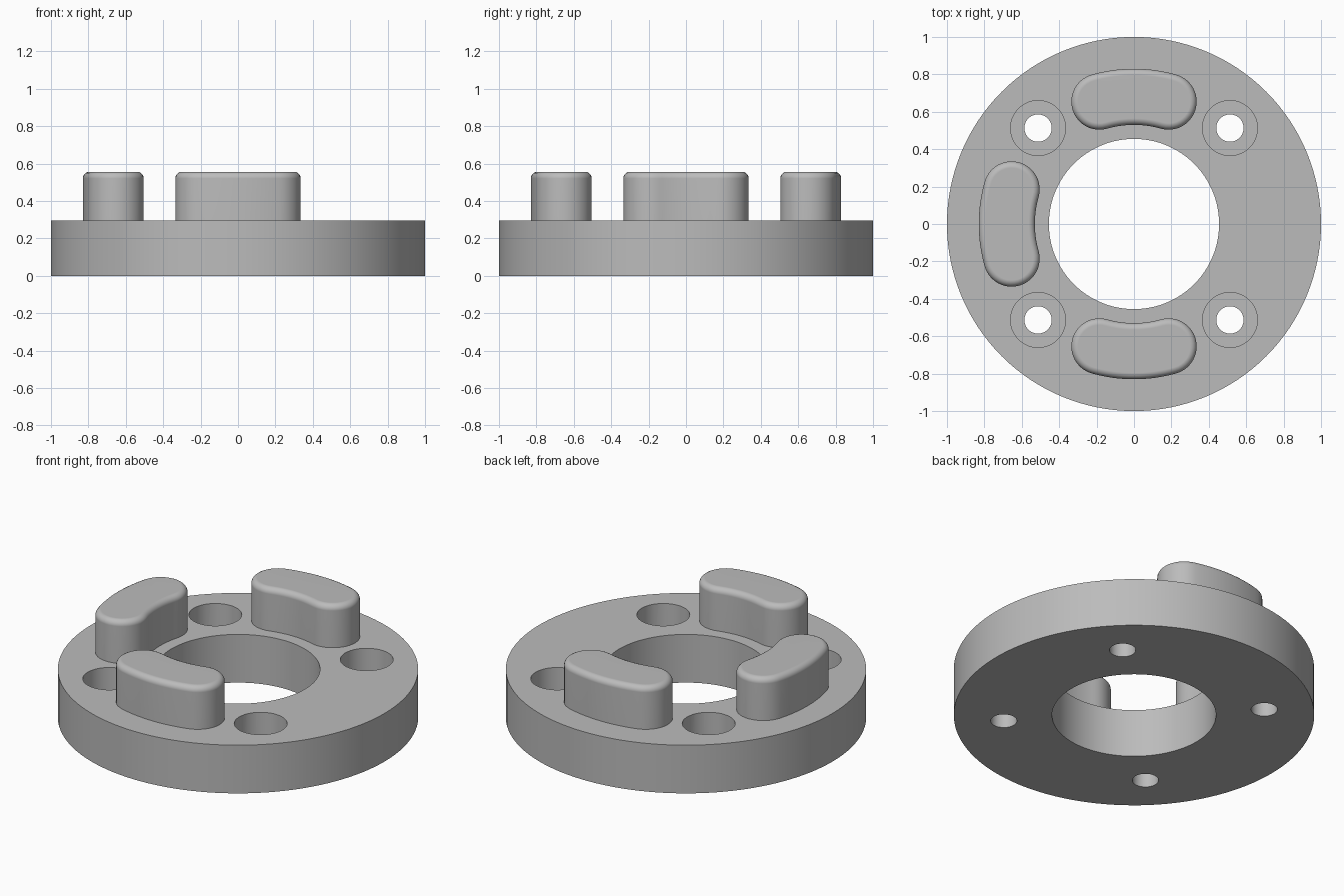
import bpy
import bmesh
from math import sin, cos, pi, radians

if "Cube" in bpy.data.objects:
    bpy.data.objects.remove(bpy.data.objects["Cube"], do_unlink=True)

PLATE_TOP, LUG_TOP = 0.295, 0.556
BOLT_POS = 0.513

grey = bpy.data.materials.new("light grey")
grey.use_nodes = True
colour = (0.5, 0.5, 0.5, 1)
grey.diffuse_color = colour
grey.node_tree.nodes["Principled BSDF"].inputs["Base Color"].default_value = colour


def add_object(name, bm):
    bmesh.ops.recalc_face_normals(bm, faces=bm.faces)
    mesh = bpy.data.meshes.new(name)
    bm.to_mesh(mesh)
    bm.free()
    mesh.materials.append(grey)
    obj = bpy.data.objects.new(name, mesh)
    bpy.context.collection.objects.link(obj)
    return obj


def smooth(obj):
    obj.data.shade_smooth()
    obj.data.set_sharp_from_angle(angle=radians(30))


def lathe(name, profile, steps):
    """Turn a closed (radius, height) profile around z."""
    bm = bmesh.new()
    verts = [bm.verts.new((r, 0, z)) for r, z in profile]
    edges = [bm.edges.new((verts[i - 1], verts[i])) for i in range(len(verts))]
    bmesh.ops.spin(bm, geom=verts + edges, cent=(0, 0, 0), axis=(0, 0, 1),
                   angle=2 * pi, steps=steps)
    bmesh.ops.remove_doubles(bm, verts=bm.verts, dist=0.0001)
    return add_object(name, bm)


def bolt_cutter(x, y):
    """Stepped cutter: narrow through hole below a wide counterbore."""
    bm = bmesh.new()
    def ring(r, z):
        return bmesh.ops.create_circle(bm, segments=48, radius=r)["verts"], z
    rings = [ring(0.073, -0.1), ring(0.073, 0.11), ring(0.147, 0.11), ring(0.147, 0.4)]
    for verts, z in rings:
        bmesh.ops.translate(bm, verts=verts, vec=(x, y, z))
    for (low, _), (high, _) in zip(rings, rings[1:]):
        for i in range(len(low)):
            bm.faces.new((low[i - 1], low[i], high[i], high[i - 1]))
    bm.faces.new(rings[0][0])
    bm.faces.new(rings[-1][0])
    cutter = add_object("bolt_hole_cutter", bm)
    cutter.hide_render = True
    return cutter


def arc(cx, cy, r, start, end, steps):
    angles = [start + (end - start) * i / steps for i in range(steps + 1)]
    return [(cx + r * cos(a), cy + r * sin(a)) for a in angles]


def lug(name, turn):
    """Curved slot-shaped block with round ends and a filleted top edge."""
    mid, half, spread = 0.68, 0.15, radians(15.8)
    a, b = turn - spread, turn + spread
    outline = arc(0, 0, mid + half, a, b, 16)
    outline += arc(mid * cos(b), mid * sin(b), half, b, b + pi, 20)[1:]
    outline += arc(0, 0, mid - half, b, a, 16)[1:]
    outline += arc(mid * cos(a), mid * sin(a), half, a + pi, a + 2 * pi, 20)[1:-1]
    bm = bmesh.new()
    base = bm.faces.new([bm.verts.new((x, y, PLATE_TOP)) for x, y in outline])
    top = bmesh.ops.extrude_face_region(bm, geom=[base])["geom"]
    verts = [g for g in top if isinstance(g, bmesh.types.BMVert)]
    rim = [g for g in top if isinstance(g, bmesh.types.BMEdge)]
    bmesh.ops.translate(bm, verts=verts, vec=(0, 0, LUG_TOP - PLATE_TOP))
    bmesh.ops.recalc_face_normals(bm, faces=bm.faces)
    bmesh.ops.bevel(bm, geom=rim, offset=0.035, segments=5, profile=0.5,
                    affect='EDGES')
    obj = add_object(name, bm)
    smooth(obj)
    obj.modifiers.new("flat_top_shading", 'WEIGHTED_NORMAL').keep_sharp = True


# Round plate with a large centre bore
plate = lathe("base_plate", [(0.455, 0), (1, 0), (1, PLATE_TOP), (0.455, PLATE_TOP)], 128)

# Four counterbored bolt holes
for sx in (-1, 1):
    for sy in (-1, 1):
        cutter = bolt_cutter(sx * BOLT_POS, sy * BOLT_POS)
        mod = plate.modifiers.new("bolt_hole", 'BOOLEAN')
        mod.operation = 'DIFFERENCE'
        mod.solver = 'EXACT'
        mod.object = cutter
        bpy.context.view_layer.objects.active = plate
        bpy.ops.object.modifier_apply(modifier=mod.name)
        bpy.data.objects.remove(cutter, do_unlink=True)
smooth(plate)

# Three drive lugs, leaving the left side open
for name, degrees in (("back_lug", 90), ("right_lug", 180), ("front_lug", 270)):
    lug(name, radians(degrees))
